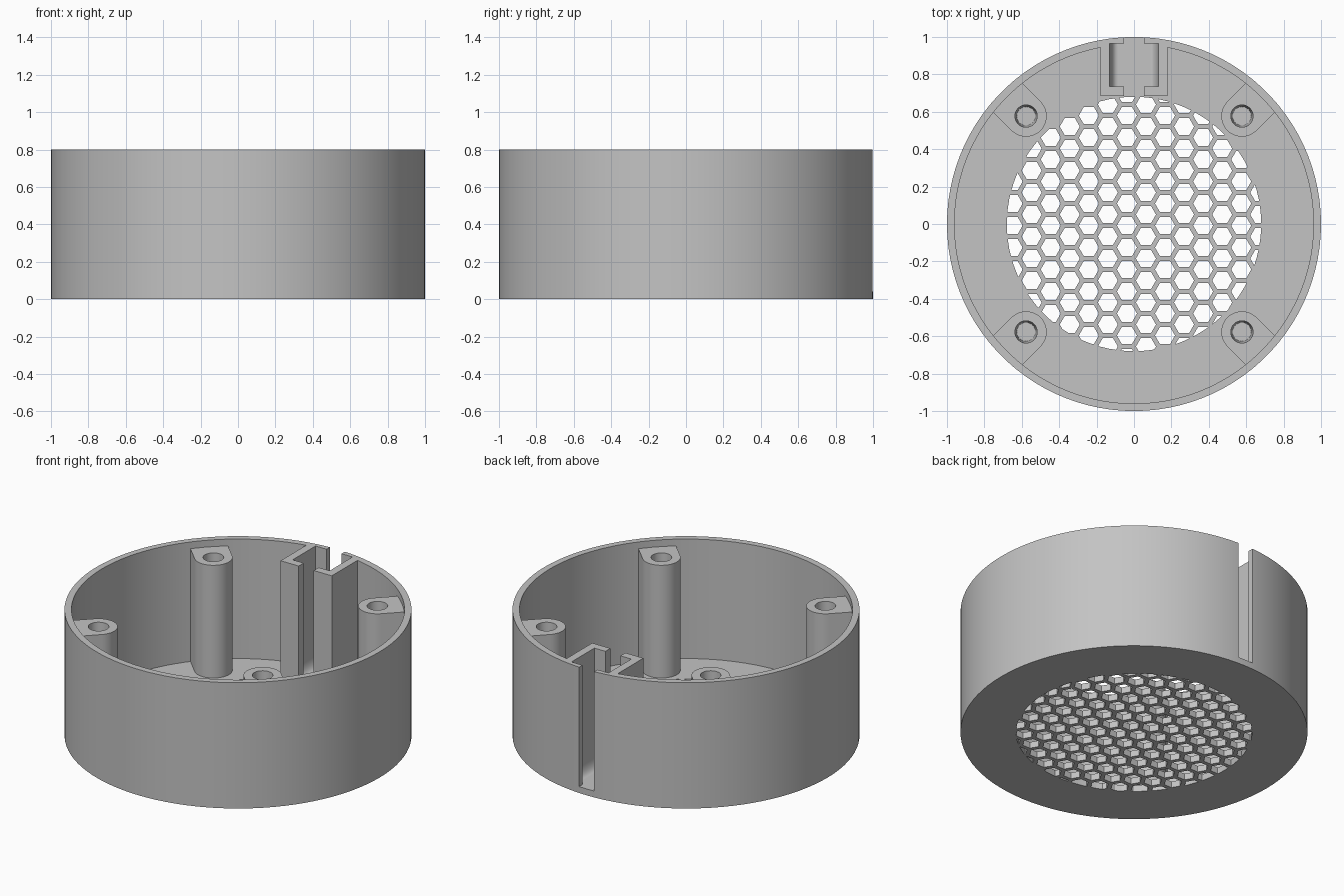
import bpy, bmesh, math
from mathutils import Matrix

if "Cube" in bpy.data.objects:
    bpy.data.objects.remove(bpy.data.objects["Cube"])

grey = bpy.data.materials.new("light_grey")
grey.diffuse_color = (0.55, 0.55, 0.55, 1)
grey.use_nodes = True
grey.node_tree.nodes["Principled BSDF"].inputs["Base Color"].default_value = grey.diffuse_color

H, FLOOR, R, R_IN = 0.8, 0.04, 1.0, 0.96
SEG = 100


def add_object(name, bm, helper=False):
    bmesh.ops.recalc_face_normals(bm, faces=bm.faces)
    mesh = bpy.data.meshes.new(name)
    bm.to_mesh(mesh)
    bm.free()
    mesh.materials.append(grey)
    ob = bpy.data.objects.new(name, mesh)
    bpy.context.collection.objects.link(ob)
    ob.hide_render = helper
    return ob


def prism(bm, pts, z0, z1, matrix=Matrix()):
    """Extrude a 2D outline from z0 to z1."""
    low = [bm.verts.new(matrix @ Matrix.Translation((x, y, z0)).translation) for x, y in pts]
    high = [bm.verts.new(matrix @ Matrix.Translation((x, y, z1)).translation) for x, y in pts]
    bm.faces.new(low[::-1])
    bm.faces.new(high)
    n = len(pts)
    for i in range(n):
        j = (i + 1) % n
        bm.faces.new((low[i], low[j], high[j], high[i]))


def circle(r, n, cx=0, cy=0):
    return [(cx + r * math.cos(2 * math.pi * i / n),
             cy + r * math.sin(2 * math.pi * i / n)) for i in range(n)]


def rect(x0, x1, y0, y1):
    return [(x0, y0), (x1, y0), (x1, y1), (x0, y1)]


def boolean(ob, cutter, op='DIFFERENCE'):
    mod = ob.modifiers.new("cut", 'BOOLEAN')
    mod.operation = op
    mod.solver = 'EXACT'
    mod.object = cutter
    bpy.context.view_layer.objects.active = ob
    bpy.ops.object.modifier_apply(modifier=mod.name)
    bpy.data.objects.remove(cutter)


# Round cup: outer wall, rim, inner wall and floor
bm = bmesh.new()
rings = [[bm.verts.new((x, y, z)) for x, y in circle(r, SEG)]
         for r, z in ((R, 0), (R, H), (R_IN, H), (R_IN, FLOOR))]
for a, b in zip(rings, rings[1:]):
    for i in range(SEG):
        j = (i + 1) % SEG
        bm.faces.new((a[i], a[j], b[j], b[i]))
bm.faces.new(rings[0])
bm.faces.new(rings[-1])
cup = add_object("cup", bm)

# Honeycomb grille, trimmed to a circle
PITCH, HEX_R, GRILLE_R = 0.1176, 0.0535, 0.68
STEP = PITCH * math.sqrt(3) / 2
bm = bmesh.new()
for c in range(-9, 10):
    for r in range(-9, 10):
        x = 0.064 + c * STEP
        y = -0.067 + (r + 0.5 * (c % 2)) * PITCH
        if math.hypot(x, y) < GRILLE_R + HEX_R * 0.8:
            prism(bm, circle(HEX_R, 6, x, y), -0.1, 0.1)
hexes = add_object("grille_cutter", bm, True)
bm = bmesh.new()
prism(bm, circle(GRILLE_R, 96), -0.2, 0.2)
boolean(hexes, add_object("grille_limit", bm, True), 'INTERSECT')
boolean(cup, hexes)

# Cable slot through the back wall, and the flat back of the channel
for x, y0, y1 in ((0.13, 0.85, 0.965), (0.053, 0.9, 1.1)):
    bm = bmesh.new()
    prism(bm, rect(-x, x, y0, y1), FLOOR + 0.0005, 1)
    boolean(cup, add_object("slot_cutter", bm, True))

# Channel walls beside the slot, mirrored left and right
outline = [(0.053, 0.685), (0.18, 0.685), (0.18, 0.955),
           (0.13, 0.955), (0.13, 0.735), (0.053, 0.735)]
for side, s in (("left", -1), ("right", 1)):
    bm = bmesh.new()
    prism(bm, [(s * x, y) for x, y in outline], 0.02, H)
    add_object(side + "_channel_wall", bm)
    # Curved fillet at the foot of the channel
    pts = [(0.14, 0.03), (0.088, 0.03)]
    for i in range(9):
        t = math.pi / 2 * i / 8
        pts.append((0.088 + 0.042 * math.sin(t), FLOOR + 0.08 * (1 - math.cos(t))))
    pts.append((0.14, 0.12))
    bm = bmesh.new()
    to_xz = Matrix(((s, 0, 0, 0), (0, 0, 1, 0), (0, 1, 0, 0), (0, 0, 0, 1)))
    prism(bm, pts, 0.73, 0.965, to_xz)
    add_object(side + "_channel_fillet", bm)

# Four screw posts with blind tapered holes, joined to the wall
POST_D, POST_R, POST_TOP = 0.816, 0.11, 0.757
for k, name in enumerate(("back_right", "back_left", "front_left", "front_right")):
    turn = Matrix.Rotation(math.radians(45 + 90 * k), 4, 'Z')
    pts = [(0.965, POST_R)]
    for i in range(25):
        a = math.pi / 2 + math.pi * i / 24
        pts.append((POST_D + POST_R * math.cos(a), POST_R * math.sin(a)))
    pts.append((0.965, -POST_R))
    bm = bmesh.new()
    prism(bm, pts, 0.02, POST_TOP, turn)
    post = add_object(name + "_screw_post", bm)
    bm = bmesh.new()
    bmesh.ops.create_cone(bm, cap_ends=True, segments=32, radius1=0.05, radius2=0.06, depth=0.4,
                          matrix=turn @ Matrix.Translation((POST_D, 0, POST_TOP - 0.19)))
    boolean(post, add_object("screw_hole_cutter", bm, True))

# Smooth round surfaces, keep edges sharp
for ob in bpy.context.scene.objects:
    ob.select_set(True)
    bpy.context.view_layer.objects.active = ob
bpy.ops.object.shade_smooth_by_angle(angle=math.radians(30))
